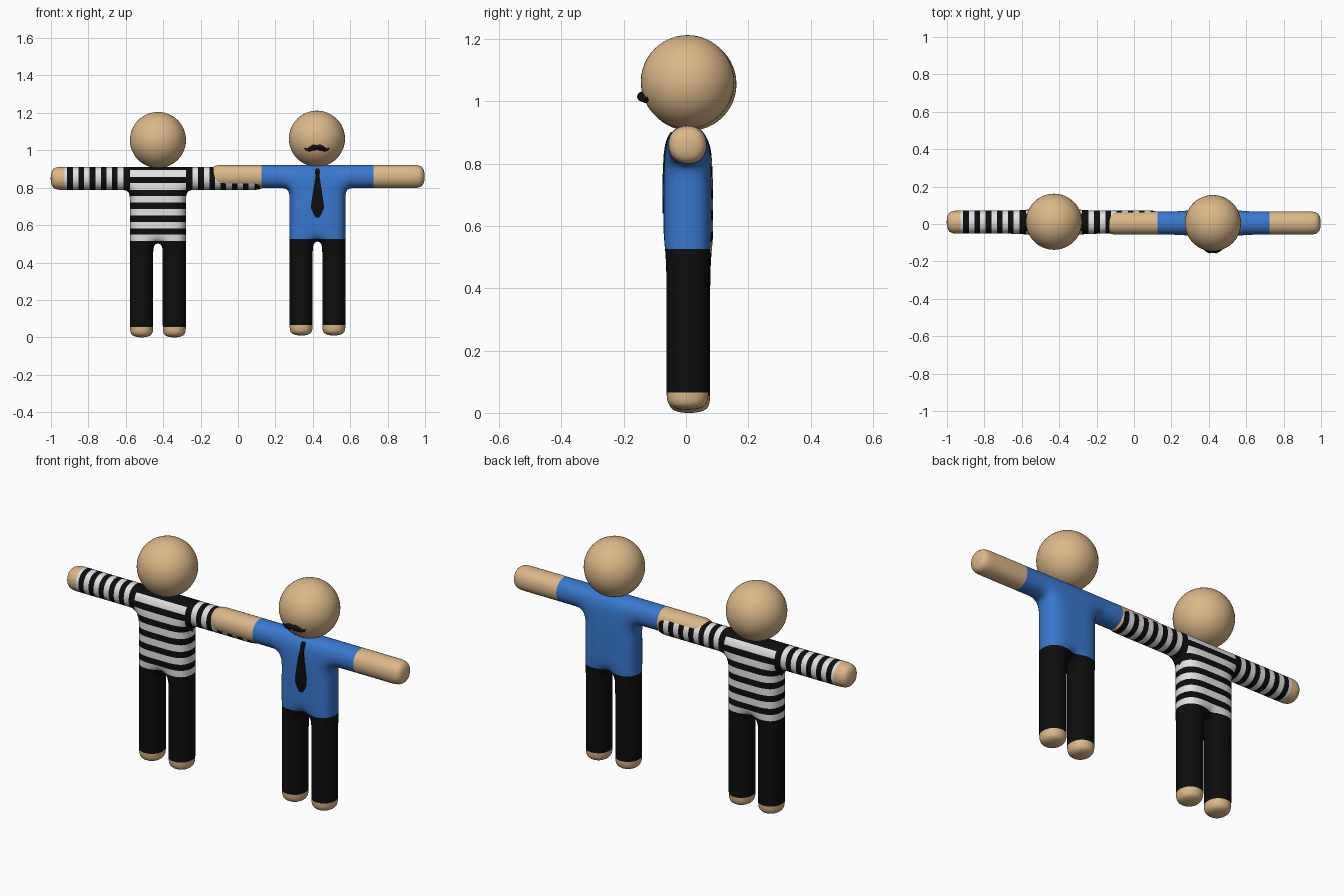
import bpy, bmesh, math
from mathutils import Vector
from mathutils.bvhtree import BVHTree

cube = bpy.data.objects.get("Cube")
if cube:
    bpy.data.objects.remove(cube)


def material(name, rgb):
    m = bpy.data.materials.new(name)
    m.use_nodes = True
    m.diffuse_color = (*rgb, 1)
    m.node_tree.nodes["Principled BSDF"].inputs["Base Color"].default_value = (*rgb, 1)
    return m


skin = material("skin tan", (0.73, 0.48, 0.25))
black = material("black cloth", (0.004, 0.004, 0.004))
blue = material("shirt blue", (0.04, 0.19, 0.62))
white = material("stripe white", (0.76, 0.76, 0.76))
SKIN, BLACK, SHIRT, WHITE = range(4)


def add_object(name, mesh, mats, location=(0, 0, 0)):
    obj = bpy.data.objects.new(name, mesh)
    bpy.context.collection.objects.link(obj)
    obj.location = location
    for m in mats:
        mesh.materials.append(m)
    return obj


# Body cage: filled cells of an x-z grid, given depth in y
def body_cage():
    half = [0.02, 0.155, 0.2, 0.3, 0.51, 0.579]
    xs = [-x for x in reversed(half)] + half
    zs = [-0.005, 0.055, 0.25, 0.44, 0.5, 0.6, 0.72, 0.7825, 0.9175]

    def filled(i, k):
        if not (0 <= i < len(xs) - 1 and 0 <= k < len(zs) - 1):
            return False
        mid = abs(xs[i] + xs[i + 1]) / 2
        if zs[k] > 0.75:
            return True                     # arms and shoulders
        if zs[k] > 0.49:
            return mid < 0.155              # torso
        return 0.02 < mid < 0.155           # legs

    def depth(x, z):
        if z > 0.75:
            return 0.075 if z < 0.8 and abs(x) < 0.16 else 0.0675
        return 0.077 if z > 0.49 else 0.0735

    bm = bmesh.new()
    verts = {}

    def v(i, k, side):
        key = (i, k, side)
        if key not in verts:
            verts[key] = bm.verts.new((xs[i], side * depth(xs[i], zs[k]), zs[k]))
        return verts[key]

    for i in range(len(xs) - 1):
        for k in range(len(zs) - 1):
            if not filled(i, k):
                continue
            ring = [(i, k), (i + 1, k), (i + 1, k + 1), (i, k + 1)]
            for side in (-1, 1):
                bm.faces.new([v(*c, side) for c in ring])
            neighbours = [(i, k - 1), (i + 1, k), (i, k + 1), (i - 1, k)]
            for n, cell in enumerate(neighbours):
                if not filled(*cell):
                    a, b = ring[n], ring[(n + 1) % 4]
                    bm.faces.new([v(*a, -1), v(*b, -1), v(*b, 1), v(*a, 1)])
    bmesh.ops.recalc_face_normals(bm, faces=bm.faces)
    mesh = bpy.data.meshes.new("body cage")
    bm.to_mesh(mesh)
    bm.free()
    return mesh


# Smooth the cage, cut it along colour borders and colour the faces by rule
def make_body(name, location, x_cuts, z_cuts, rule):
    obj = add_object(name, body_cage(), [skin, black, blue, white], location)
    sub = obj.modifiers.new("Smooth", "SUBSURF")
    sub.levels = 3
    deps = bpy.context.evaluated_depsgraph_get()
    mesh = bpy.data.meshes.new_from_object(obj.evaluated_get(deps))
    obj.modifiers.clear()
    obj.data = mesh
    bm = bmesh.new()
    bm.from_mesh(mesh)
    cuts = [((x, 0, 0), (1, 0, 0)) for x in x_cuts]
    cuts += [((0, 0, z), (0, 0, 1)) for z in z_cuts]
    for co, no in cuts:
        bmesh.ops.bisect_plane(bm, geom=bm.verts[:] + bm.edges[:] + bm.faces[:],
                               dist=1e-5, plane_co=co, plane_no=no)
    for f in bm.faces:
        f.material_index = rule(f.calc_center_median())
        f.smooth = True
    tree = BVHTree.FromBMesh(bm)
    bm.to_mesh(mesh)
    bm.free()
    return tree


def make_head(name, location):
    mesh = bpy.data.meshes.new(name)
    bm = bmesh.new()
    bmesh.ops.create_uvsphere(bm, u_segments=48, v_segments=24, radius=0.15)
    for f in bm.faces:
        f.smooth = True
    bm.to_mesh(mesh)
    bm.free()
    add_object(name, mesh, [skin], location)


HEM, CUFF = 0.515, 0.055


def lower_colour(z):
    return SKIN if z < CUFF else BLACK


# Striped figure
TORSO, STEP = 0.069, 0.06


def striped_rule(c):
    if c.z < HEM:
        return lower_colour(c.z)
    if c.x < -0.5 or c.x > 0.545:
        return SKIN
    if abs(c.x) > 0.15 and c.z > 0.72:
        return WHITE if abs(c.x) > 0.185 and (abs(c.x) - 0.185) % STEP < 0.03 else BLACK
    return WHITE if (c.z - 0.513) % TORSO < 0.036 else BLACK


sleeve_cuts = [s * (0.185 + STEP * n + w) for n in range(6) for w in (0, 0.03) for s in (-1, 1)]
torso_cuts = [0.513 + TORSO * n + w for n in range(6) for w in (0, 0.036)]
make_body("striped_body", (-0.428, 0.01, 0), sleeve_cuts + [-0.15, 0.15, -0.5, 0.545],
          torso_cuts + [HEM, CUFF], striped_rule)
make_head("striped_head", (-0.428, 0.012, 1.055))


# Blue shirt figure
def shirt_rule(c):
    if c.z < HEM:
        return lower_colour(c.z)
    return SKIN if abs(c.x) > 0.3 else SHIRT


origin = Vector((0.425, 0.005, 0.01))
tree = make_body("shirt_body", origin, [-0.3, 0.3], [HEM, CUFF], shirt_rule)
head_centre = Vector((0.422, 0.005, 1.062))
make_head("shirt_head", head_centre)

# Necktie: thin plate laid on the chest
tie_profile = [(0.892, 0.009), (0.88, 0.013), (0.865, 0.012), (0.85, 0.011), (0.82, 0.016),
               (0.78, 0.022), (0.74, 0.028), (0.70, 0.034), (0.68, 0.034), (0.65, 0.022),
               (0.63, 0.009)]
bm = bmesh.new()
rows = []
for z, w in tie_profile:
    row = []
    for x in (-w, 0, w):
        hit = tree.ray_cast(Vector((x, -1, z)), Vector((0, 1, 0)))[0]
        row.append(bm.verts.new(hit + Vector((0, -0.004, 0))))
    rows.append(row)
for upper, lower in zip(rows, rows[1:]):
    for j in range(2):
        bm.faces.new([upper[j], lower[j], lower[j + 1], upper[j + 1]])
tie = bpy.data.meshes.new("necktie")
bm.to_mesh(tie)
bm.free()
plate = add_object("necktie", tie, [black], origin).modifiers.new("Plate", "SOLIDIFY")
plate.thickness = 0.005

# Moustache: tapered tube following the face, tips curling up
curve = bpy.data.curves.new("moustache", "CURVE")
curve.dimensions = "3D"
curve.bevel_depth = 0.016
curve.bevel_resolution = 3
curve.use_fill_caps = True
side = [(0.015, -0.047, 1.0), (0.03, -0.052, 0.8), (0.046, -0.06, 0.55),
        (0.058, -0.058, 0.35), (0.067, -0.05, 0.12)]
points = [(-x, z, r) for x, z, r in reversed(side)] + [(0, -0.047, 0.7)] + side
spline = curve.splines.new("POLY")
spline.points.add(len(points) - 1)
for p, (x, z, r) in zip(spline.points, points):
    y = -math.sqrt(0.15 ** 2 - x * x - z * z) - 0.005
    p.co = (x, y, z, 1)
    p.radius = r
spline.use_smooth = True
add_object("moustache", curve, [black], head_centre)
